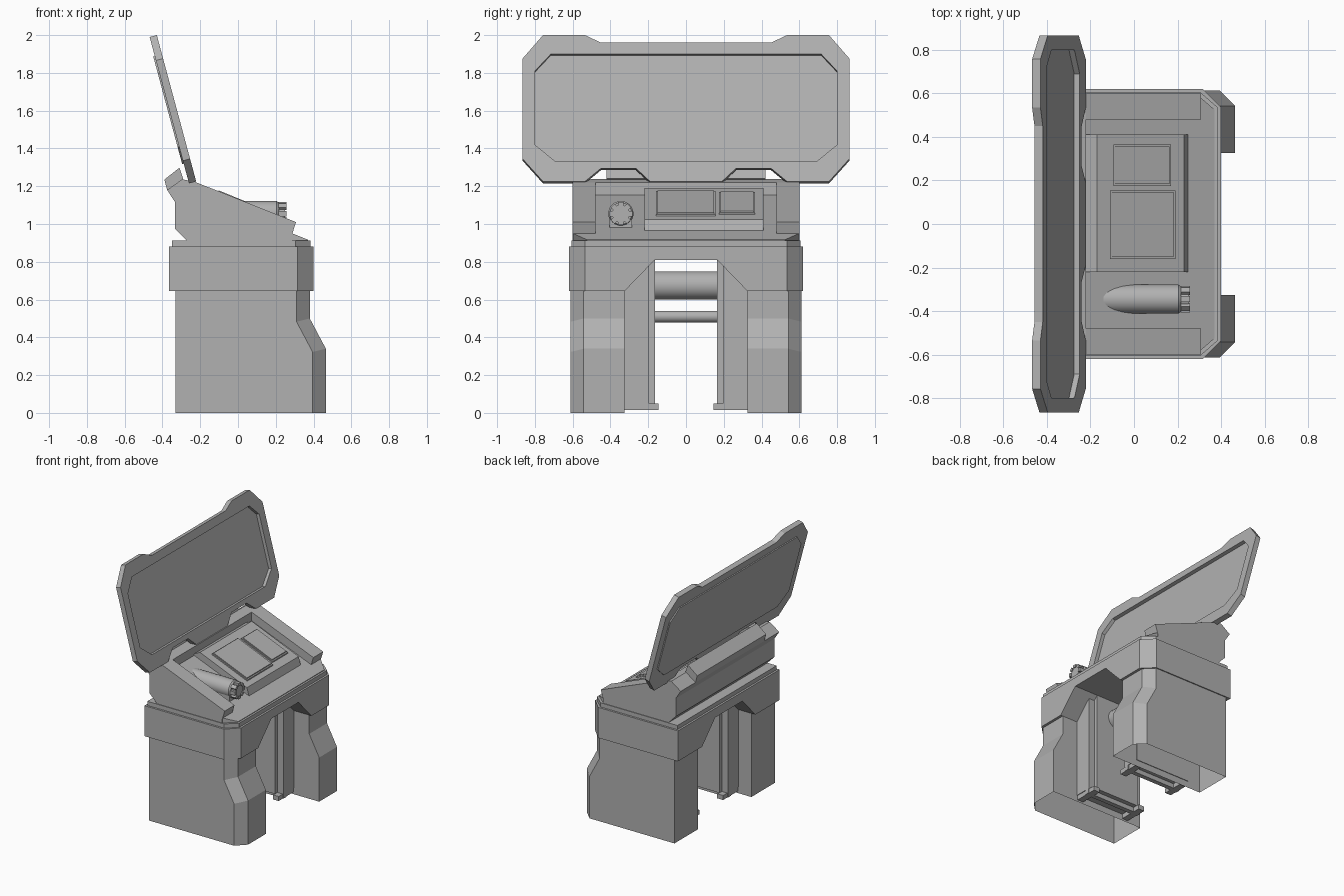
import bpy, bmesh, math
from mathutils import Matrix, Vector

if "Cube" in bpy.data.objects:
    bpy.data.objects.remove(bpy.data.objects["Cube"])

# Mid-dark grey shared by every part
grey = bpy.data.materials.new("dark_grey")
grey.diffuse_color = (0.44, 0.44, 0.44, 1)
grey.use_nodes = True
grey.node_tree.nodes["Principled BSDF"].inputs["Base Color"].default_value = grey.diffuse_color


def finish(name, bm):
    bmesh.ops.recalc_face_normals(bm, faces=bm.faces)
    me = bpy.data.meshes.new(name)
    bm.to_mesh(me)
    bm.free()
    me.materials.append(grey)
    ob = bpy.data.objects.new(name, me)
    bpy.context.collection.objects.link(ob)
    return ob


def prism(name, pts, axis, a, b, corner=None, cut=0.0, open_bottom=False):
    """Extrude a 2D profile along an axis; optionally chamfer chosen edges."""
    def place(p, t):
        return {'x': (t, p[0], p[1]), 'y': (p[0], t, p[1]), 'z': (p[0], p[1], t)}[axis]
    bm = bmesh.new()
    lo = [bm.verts.new(place(p, a)) for p in pts]
    hi = [bm.verts.new(place(p, b)) for p in pts]
    n = len(pts)
    bm.faces.new(lo)
    bm.faces.new(hi[::-1])
    for i in range(n):
        j = (i + 1) % n
        bm.faces.new((lo[i], hi[i], hi[j], lo[j]))
    bmesh.ops.recalc_face_normals(bm, faces=bm.faces)
    if corner:
        edges = [e for e in bm.edges if all(corner(v.co) for v in e.verts)
                 and abs(e.verts[0].co.y - e.verts[1].co.y) < 1e-4]
        bmesh.ops.bevel(bm, geom=edges, offset=cut, segments=1, affect='EDGES')
    if open_bottom:
        low = [f for f in bm.faces if all(v.co.z < 1e-4 for v in f.verts)]
        bmesh.ops.delete(bm, geom=low, context='FACES_ONLY')
    return finish(name, bm)


def box(name, x0, x1, y0, y1, z0, z1):
    return prism(name, [(x0, y0), (x1, y0), (x1, y1), (x0, y1)], 'z', z0, z1)


def lathe(name, axis, profile, centre, sides):
    """Spin (position, radius) pairs around the x or y axis."""
    bm = bmesh.new()
    rings = []
    for t, r in profile:
        ring = []
        for k in range(sides):
            w = 2 * math.pi * (k + 0.5) / sides
            u, v = r * math.cos(w), r * math.sin(w)
            off = (t, u, v) if axis == 'x' else (u, t, v)
            ring.append(bm.verts.new(Vector(centre) + Vector(off)))
        rings.append(ring)
    for p, q in zip(rings, rings[1:]):
        for k in range(sides):
            j = (k + 1) % sides
            bm.faces.new((p[k], p[j], q[j], q[k]))
    bm.faces.new(rings[0])
    bm.faces.new(rings[-1])
    ob = finish(name, bm)
    bpy.context.view_layer.objects.active = ob
    ob.select_set(True)
    bpy.ops.object.shade_smooth_by_angle(angle=math.radians(35))
    ob.select_set(False)
    return ob


# Legs, open underneath, with inner panels and foot rails
leg = [(-0.33, 0), (0.465, 0), (0.465, 0.34), (0.38, 0.5), (0.38, 0.66), (-0.33, 0.66)]
for s, side in ((-1, "left"), (1, "right")):
    prism("leg_" + side, leg, 'y', s * 0.325, s * 0.612,
          lambda c: c.x > 0.37 and abs(c.y) > 0.6, 0.07, True)
    box("leg_inner_block_" + side, -0.22, 0.25, s * 0.195, s * 0.33, 0.05, 0.79)
    box("leg_inner_plate_" + side, -0.17, 0.20, s * 0.165, s * 0.195, 0.05, 0.82)
    box("foot_rail_" + side, -0.22, 0.25, s * 0.20, s * 0.235, 0.015, 0.05)
    for x in (-0.19, 0.22):
        box("foot_bar_" + side, x - 0.025, x + 0.025, s * 0.145, s * 0.325, 0.015, 0.05)

# Cross pipes between the legs
for name, z, r in (("large_pipe", 0.675, 0.075), ("small_pipe", 0.51, 0.031)):
    lathe(name, 'y', [(-0.2, r), (0.2, r)], (0.02, 0, z), 20)

# Arched top block and thin deck
arch = [(-0.62, 0.645), (-0.325, 0.645), (-0.165, 0.81), (0.165, 0.81),
        (0.325, 0.645), (0.62, 0.645), (0.62, 0.88), (-0.62, 0.88)]
prism("arched_block", arch, 'x', -0.365, 0.40,
      lambda c: c.x > 0.39 and abs(c.y) > 0.61, 0.085)
prism("deck", [(-0.35, -0.605), (0.305, -0.605), (0.385, -0.535), (0.385, 0.535),
               (0.305, 0.605), (-0.35, 0.605)], 'z', 0.88, 0.912)

# Console: back body, sloped desk, side cheeks, back rail
prism("console_back", [(-0.27, 0.91), (-0.333, 0.975), (-0.333, 1.115), (-0.375, 1.18),
                       (-0.295, 1.237), (-0.22, 1.22), (-0.22, 0.91)], 'y', -0.6, 0.6)
desk = prism("sloped_desk", [(-0.22, 0.91), (0.29, 0.91), (0.37, 0.91), (0.37, 0.917),
                             (0.29, 0.949), (-0.22, 1.153)], 'y', -0.595, 0.595)
for v in desk.data.vertices:
    if v.co.x > 0.36:
        v.co.y *= 0.525 / 0.595
for s, side in ((-1, "left"), (1, "right")):
    prism("cheek_" + side, [(-0.22, 0.912), (0.285, 0.912), (0.285, 0.94), (0.307, 1.01),
                            (-0.22, 1.22)], 'y', s * 0.48, s * 0.6)
prism("back_rail", [(-0.375, 1.18), (-0.39, 1.235), (-0.31, 1.298), (-0.29, 1.24)],
      'y', -0.42, 0.42)

# Raised control pad with two framed tiles
prism("control_pad", [(-0.22, 1.13), (-0.22, 1.165), (-0.17, 1.19), (0.23, 1.025),
                      (0.25, 0.96)], 'y', -0.22, 0.41)


def pad_z(x):
    return 1.12 - 0.4125 * x


def tile(name, x0, x1, y0, y1, h):
    prism(name, [(x0, pad_z(x0) - 0.01), (x1, pad_z(x1) - 0.01),
                 (x1, pad_z(x1) + h), (x0, pad_z(x0) + h)], 'y', y0, y1)


for name, x0, x1, y0, y1 in (("large_tile", -0.11, 0.19, -0.16, 0.155),
                             ("small_tile", -0.095, 0.17, 0.175, 0.365)):
    tile(name, x0, x1, y0, y1, 0.009)
    tile(name + "_face", x0 + 0.008, x1 - 0.008, y0 + 0.008, y1 - 0.008, 0.016)

# Horizontal canister sunk into the slope, with a toothed end cap and a support
c = (0, -0.345, 1.055)
lathe("canister", 'x', [(-0.2, 0.067), (0.205, 0.067), (0.217, 0.058)], c, 20)
lathe("canister_cap", 'x', [(0.21, 0.047), (0.25, 0.047)], c, 16)
for k in range(8):
    tooth = box("cap_tooth", 0.215, 0.257, -0.014, 0.014, 0.04, 0.061)
    tooth.data.transform(Matrix.Translation(c) @ Matrix.Rotation(k * math.pi / 4, 4, 'X'))
box("canister_support", 0.0, 0.21, -0.405, -0.285, 0.965, 1.04)


# Tilted screen: recessed slab leaning back, with a slightly proud back panel
def tilt(ob):
    for v in ob.data.vertices:
        d, y, z = v.co
        v.co = (-0.22 - 0.269 * (z - 1.22) + d, y, z + 0.269 * d)


def mirrored(half):
    return half + [(-y, z) for y, z in reversed(half)]


half = [(0.19, 1.225), (0.265, 1.295), (0.45, 1.295), (0.535, 1.225), (0.757, 1.225),
        (0.865, 1.345), (0.865, 1.876), (0.757, 2.0), (0.535, 2.0), (0.45, 1.96)]
inner = [(0.69, 1.33), (0.8, 1.42), (0.8, 1.81), (0.715, 1.9)]
screen = prism("screen", mirrored(half), 'x', -0.038, 0)
cutter = prism("recess_cutter", mirrored(inner), 'x', -0.025, 0.05)
mod = screen.modifiers.new("recess", 'BOOLEAN')
mod.object, mod.operation, mod.solver = cutter, 'DIFFERENCE', 'EXACT'
dg = bpy.context.evaluated_depsgraph_get()
cut_mesh = bpy.data.meshes.new_from_object(screen.evaluated_get(dg))
screen.modifiers.clear()
screen.data = cut_mesh
bpy.data.objects.remove(cutter)
tilt(screen)
tilt(prism("screen_back_panel", mirrored(inner), 'x', -0.046, -0.036))
